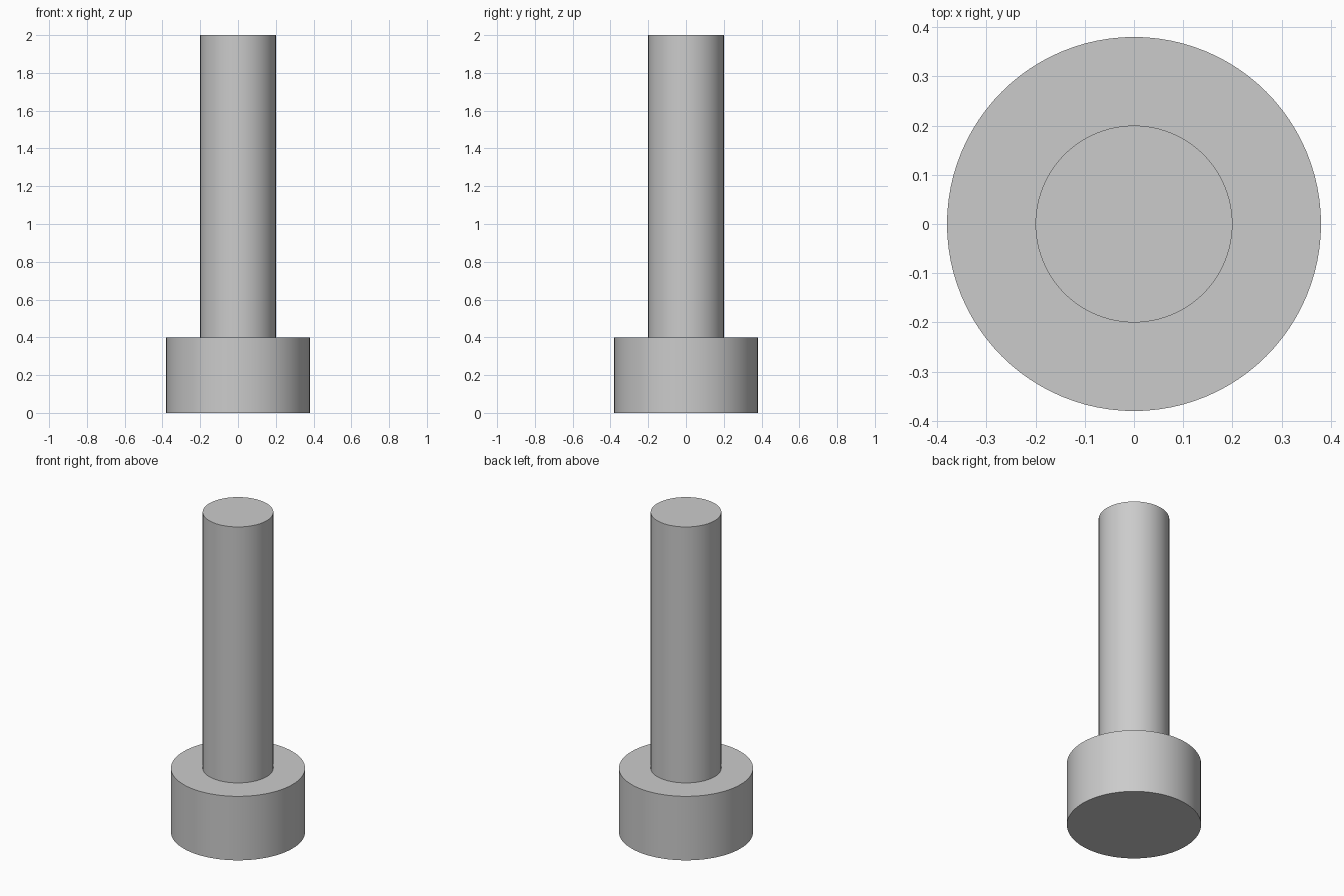
import bpy
import bmesh
import math

cube = bpy.data.objects.get("Cube")
if cube:
    bpy.data.objects.remove(cube, do_unlink=True)

SEGMENTS = 96
HEAD_RADIUS, HEAD_HEIGHT = 0.38, 0.4
SHANK_RADIUS, TOTAL_HEIGHT = 0.2, 2.0

# Plain grey metal
grey = bpy.data.materials.new("grey_metal")
grey.use_nodes = True
colour = (0.6, 0.6, 0.6, 1)
grey.diffuse_color = colour
grey.node_tree.nodes["Principled BSDF"].inputs["Base Color"].default_value = colour


def lathe(name, profile, material):
    """Turn a (radius, height) profile into a closed solid around z."""
    bm = bmesh.new()
    rings = []
    for radius, height in profile:
        ring = []
        for i in range(SEGMENTS):
            a = math.tau * i / SEGMENTS
            ring.append(bm.verts.new((radius * math.cos(a), radius * math.sin(a), height)))
        rings.append(ring)
    for low, high in zip(rings, rings[1:]):
        for i in range(SEGMENTS):
            j = (i + 1) % SEGMENTS
            bm.faces.new((low[i], low[j], high[j], high[i]))
    bm.faces.new(reversed(rings[0]))
    bm.faces.new(rings[-1])
    bmesh.ops.recalc_face_normals(bm, faces=bm.faces)
    mesh = bpy.data.meshes.new(name)
    bm.to_mesh(mesh)
    bm.free()
    mesh.materials.append(material)
    obj = bpy.data.objects.new(name, mesh)
    bpy.context.collection.objects.link(obj)
    # Smooth round walls, crisp rims
    bpy.ops.object.select_all(action="DESELECT")
    obj.select_set(True)
    bpy.context.view_layer.objects.active = obj
    bpy.ops.object.shade_smooth_by_angle(angle=math.radians(30))
    return obj


# Wide head at the base, stepping in to the long shank
lathe("bolt_head_and_shank", [
    (HEAD_RADIUS, 0),
    (HEAD_RADIUS, HEAD_HEIGHT),
    (SHANK_RADIUS, HEAD_HEIGHT),
    (SHANK_RADIUS, TOTAL_HEIGHT),
], grey)
